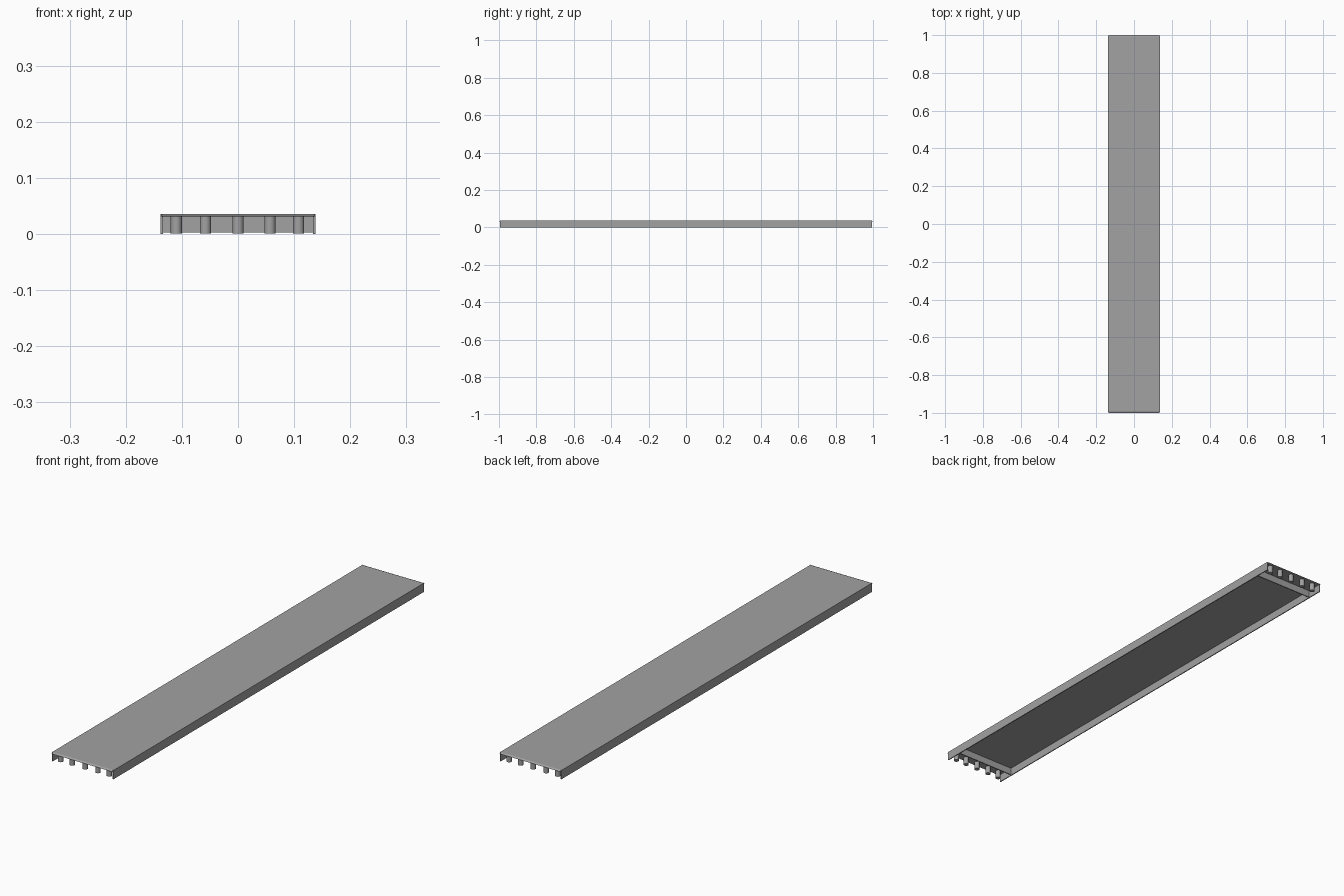
import bpy
import bmesh

HALF_W, HEIGHT, SHEET = 0.138, 0.036, 0.004

cube = bpy.data.objects.get("Cube")
if cube:
    bpy.data.objects.remove(cube, do_unlink=True)

# Single metal colour
steel = bpy.data.materials.new("grey_steel")
steel.use_nodes = True
colour = (0.36, 0.36, 0.36, 1)
steel.diffuse_color = colour
steel.node_tree.nodes["Principled BSDF"].inputs["Base Color"].default_value = colour


def add_object(name, bm):
    bmesh.ops.recalc_face_normals(bm, faces=bm.faces)
    mesh = bpy.data.meshes.new(name)
    bm.to_mesh(mesh)
    bm.free()
    mesh.materials.append(steel)
    obj = bpy.data.objects.new(name, mesh)
    bpy.context.collection.objects.link(obj)
    return obj


def box(name, low, high):
    bm = bmesh.new()
    bmesh.ops.create_cube(bm, size=1)
    for v in bm.verts:
        v.co = [h if c > 0 else l for c, l, h in zip(v.co, low, high)]
    return add_object(name, bm)


def extrude_across(name, profile, half_width):
    """Extrude a closed (y, z) profile along x."""
    bm = bmesh.new()
    face = bm.faces.new([bm.verts.new((-half_width, y, z)) for y, z in profile])
    result = bmesh.ops.extrude_face_region(bm, geom=[face])
    verts = [g for g in result["geom"] if isinstance(g, bmesh.types.BMVert)]
    bmesh.ops.translate(bm, verts=verts, vec=(2 * half_width, 0, 0))
    return add_object(name, bm)


# Deck sheet with a short sloping lip at each end
half_profile = [(0.992, HEIGHT), (1.0, 0.032), (0.998, 0.031), (0.99, HEIGHT - SHEET)]
profile = half_profile + [(-y, z) for y, z in reversed(half_profile)]
extrude_across("deck", profile, HALF_W - SHEET / 2)

# Folded side walls
for side, sign in (("left", 1), ("right", -1)):
    xs = sorted((sign * HALF_W, sign * (HALF_W - SHEET)))
    box(side + "_side_wall", (xs[0], -0.995, 0), (xs[1], 0.995, HEIGHT))

# End plates and rows of round pegs under the overhangs
for end, sign in (("front", -1), ("back", 1)):
    ys = sorted((sign * 0.93, sign * 0.926))
    box(end + "_end_plate", (SHEET - HALF_W, ys[0], 0.003),
        (HALF_W - SHEET, ys[1], HEIGHT - SHEET))
    for i, x in enumerate((-0.11, -0.058, 0, 0.057, 0.108)):
        bpy.ops.mesh.primitive_cylinder_add(
            vertices=24, radius=0.01, depth=0.032, location=(x, sign * 0.978, 0.017))
        peg = bpy.context.object
        peg.name = f"{end}_peg_{i + 1}"
        peg.data.materials.append(steel)
        bpy.ops.object.shade_smooth_by_angle()
